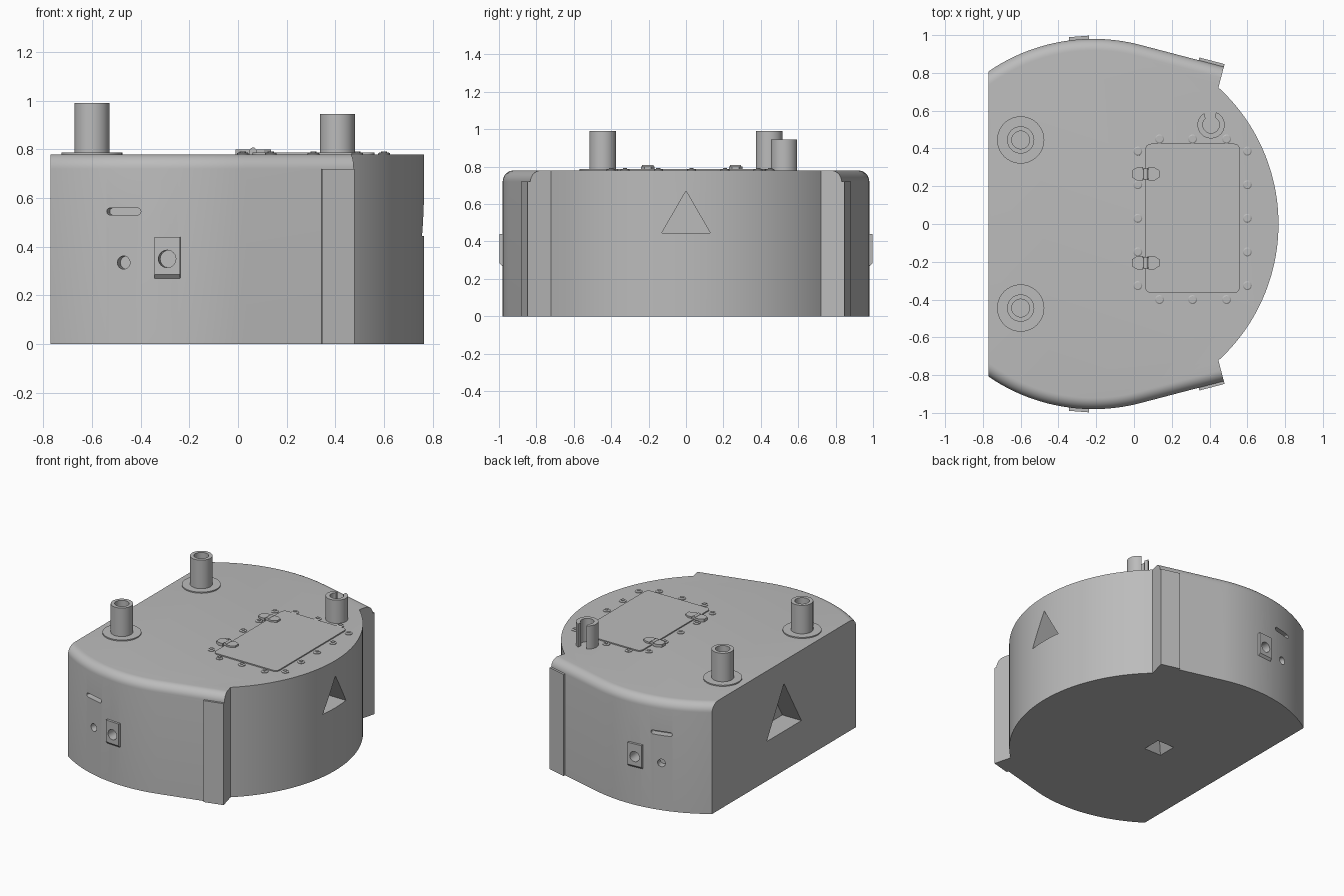
import bpy, bmesh
from math import pi, sin, cos, acos, atan2, sqrt, radians
from mathutils import Matrix, Vector

cube = bpy.data.objects.get("Cube")
if cube:
    bpy.data.objects.remove(cube, do_unlink=True)

grey = bpy.data.materials.new("plain grey")
grey.use_nodes = True
colour = (0.5, 0.5, 0.5, 1)
grey.diffuse_color = colour
grey.node_tree.nodes["Principled BSDF"].inputs["Base Color"].default_value = colour

R, CX, TOP, BACK = 0.98, -0.215, 0.78, -0.77
FLIP = Matrix.Diagonal((1, -1, 1, 1))
TILT = radians(75.3)                       # where the round side turns straight
N = Vector((cos(TILT), sin(TILT)))
T = Vector((sin(TILT), -cos(TILT)))
C = Vector((CX, 0))
L = 0.457                                  # length of the straight side


def finish(name, bm):
    bmesh.ops.remove_doubles(bm, verts=bm.verts, dist=1e-5)
    bmesh.ops.recalc_face_normals(bm, faces=bm.faces)
    mesh = bpy.data.meshes.new(name)
    bm.to_mesh(mesh)
    bm.free()
    mesh.materials.append(grey)
    ob = bpy.data.objects.new(name, mesh)
    bpy.context.collection.objects.link(ob)
    return ob


def shade(ob):
    bpy.ops.object.select_all(action='DESELECT')
    ob.select_set(True)
    bpy.context.view_layer.objects.active = ob
    bpy.ops.object.shade_smooth_by_angle(angle=radians(30))


def loft(bm, rings, caps=True):
    loops = [[bm.verts.new(p) for p in ring] for ring in rings]
    n = len(loops[0])
    for a, b in zip(loops, loops[1:]):
        for i in range(n):
            j = (i + 1) % n
            bm.faces.new((a[i], a[j], b[j], b[i]))
    if caps:
        bm.faces.new(loops[0][::-1])
        bm.faces.new(loops[-1])


def prism(bm, pts, z0, z1, m=Matrix(), taper=1.0):
    ends = ((z0, 1.0), (z1, taper))
    loft(bm, [[m @ Vector((x * s, y * s, z)) for x, y in pts] for z, s in ends])


def lathe(bm, profile, x, y, seg=32):
    loft(bm, [[(x + r * cos(2 * pi * i / seg), y + r * sin(2 * pi * i / seg), z)
               for i in range(seg)] for r, z in profile], caps=False)


def arc(r, a0, a1, n, x=0, y=0):
    return [(x + r * cos(a0 + (a1 - a0) * i / n), y + r * sin(a0 + (a1 - a0) * i / n))
            for i in range(n + 1)]


def circle(r, n=24):
    return arc(r, 0, 2 * pi, n)[:-1]


def rounded(w, h, r, n=6):
    pts = []
    for k, (sx, sy) in enumerate(((1, 1), (-1, 1), (-1, -1), (1, -1))):
        pts += arc(r, k * pi / 2, (k + 1) * pi / 2, n, sx * (w / 2 - r), sy * (h / 2 - r))
    return pts


def frame(origin, normal):
    # local y is up and local z points outward
    z = Vector(normal).normalized()
    y = Vector((0, 0, 1))
    m = Matrix((y.cross(z), y, z)).transposed().to_4x4()
    m.translation = origin
    return m


def side_frame(x, z):
    y = sqrt(R * R - (x - CX) ** 2)
    return frame((x, y, z), (x - CX, y, 0))


def outline(d):
    # side walls move in by d, back and front walls stay
    r = R - d
    side = arc(r, acos((BACK - CX) / r), TILT, 36, CX)
    end = C + N * r + T * L
    notch = C + N * sqrt(R * R - L * L) + T * L
    a = atan2(notch.y, notch.x - CX)
    side += [tuple(end)]
    front = arc(R, a, -a, 48, CX)
    return side + front + [(x, -y) for x, y in reversed(side)]


# Body with rounded upper side edges
FIL = 0.06
bm = bmesh.new()
levels = [(0, 0)] + [(FIL * (1 - cos(a)), TOP - FIL + FIL * sin(a))
                     for a in (i * pi / 16 for i in range(9))]
loft(bm, [[(x, y, z) for x, y in outline(d)] for d, z in levels])
body = finish("body", bm)

# Pockets and holes cut into the body
bm = bmesh.new()
tri = [(-0.5, 0), (0.5, 0), (0, 0.866)]
prism(bm, [(x * 0.26, y * 0.26) for x, y in tri], -0.16, 0.1, frame((CX + R, 0, 0.445), (1, 0, 0)))
prism(bm, [(x * 0.39, y * 0.39) for x, y in tri], -0.15, 0.1, frame((BACK, 0, 0.28), (-1, 0, 0)))
for m in (Matrix(), FLIP):
    prism(bm, rounded(0.145, 0.028, 0.0139), -0.05, 0.05, m @ side_frame(-0.47, 0.545))
    prism(bm, circle(0.027), -0.05, 0.05, m @ side_frame(-0.47, 0.335))
    prism(bm, circle(0.036), -0.08, 0.05, m @ side_frame(-0.29, 0.35))
square = [(-0.075, -0.075), (0.075, -0.075), (0.075, 0.075), (-0.075, 0.075)]
prism(bm, square, -0.01, 0.08, Matrix.Translation((CX, 0, 0)), 0.05)
cutter = finish("pocket_cutter", bm)
cutter.hide_render = True


def cut(ob, tool):
    mod = ob.modifiers.new("cut", 'BOOLEAN')
    mod.operation, mod.solver, mod.object = 'DIFFERENCE', 'EXACT', tool
    bpy.context.view_layer.objects.active = ob
    bpy.ops.object.modifier_apply(modifier=mod.name)


cut(body, cutter)
shade(body)

# Sensor plates with a bevelled lower edge, and corner strips
for side, m in (("left", FLIP), ("right", Matrix())):
    bm = bmesh.new()
    f = m @ side_frame(-0.29, 0.355)
    w = 0.053
    rings = [[(-w, -0.07), (w, -0.07), (w, 0.085), (-w, 0.085)],
             [(-w, -0.085), (w, -0.085), (w, 0.085), (-w, 0.085)],
             [(-w, -0.07), (w, -0.07), (w, 0.085), (-w, 0.085)]]
    loft(bm, [[f @ Vector((x, y, z)) for x, y in ring]
              for ring, z in zip(rings, (-0.015, 0.003, 0.016))])
    plate = finish("sensor_plate_" + side, bm)
    cut(plate, cutter)
    shade(plate)

    bm = bmesh.new()
    a, b = C + N * R + T * (L - 0.138), C + N * R + T * L
    pts = [a - N * 0.01, b - N * 0.01, b + N * 0.015, a + N * 0.015]
    prism(bm, pts, 0, 0.72, m)
    finish("corner_strip_" + side, bm)
bpy.data.objects.remove(cutter, do_unlink=True)

# Hollow posts with flanges
for name, y in (("left", -0.445), ("right", 0.445)):
    bm = bmesh.new()
    lathe(bm, [(0, 0.83), (0.047, 0.83), (0.047, 0.99), (0.072, 0.99), (0.072, 0.788),
               (0.125, 0.788), (0.125, 0.775), (0, 0.775)], -0.6, y, 40)
    shade(finish("post_" + name, bm))

# Slotted post
bm = bmesh.new()
gap, mid = 0.45, radians(95)
ring = arc(0.072, mid + gap, mid + 2 * pi - gap, 32) + arc(0.044, mid + 2 * pi - gap * 1.4, mid + gap * 1.4, 32)
prism(bm, ring, 0.775, 0.945, Matrix.Translation((0.408, 0.525, 0)))
shade(finish("slotted_post", bm))

# Hatch cover
bm = bmesh.new()
prism(bm, rounded(0.5, 0.79, 0.03), 0.775, 0.788, Matrix.Translation((0.31, 0.03, 0)))
shade(finish("hatch_cover", bm))

# Bolts around the hatch
spots = [(x, 0.03 + k * 0.178) for x in (0.02, 0.6) for k in range(-2, 3)]
spots += [(x, y) for y in (-0.4, 0.45) for x in (0.135, 0.31, 0.49)]
bm = bmesh.new()
for x, y in spots:
    lathe(bm, [(0, 0.775), (0.024, 0.775), (0.024, 0.784), (0.018, 0.788), (0, 0.788)], x, y, 16)
    lathe(bm, [(0, 0.785), (0.013, 0.785), (0.013, 0.792), (0, 0.792)], x, y, 6)
shade(finish("hatch_bolts", bm))

# Hinges with a raised centre knuckle
bm = bmesh.new()
half = [(0.073, 0.018), (0.045, 0.036), (0.014, 0.036), (0.014, 0.024)]
leaf = half + [(-x, y) for x, y in reversed(half)]
leaf += [(-x, -y) for x, y in leaf]
for y in (0.265, -0.205):
    prism(bm, leaf, 0.775, 0.8, Matrix.Translation((0.062, y, 0)))
    pin = Matrix.Translation((0.062, y, 0.795)) @ Matrix.Rotation(pi / 2, 4, 'X')
    prism(bm, circle(0.013, 16), -0.03, 0.03, pin)
shade(finish("hatch_hinges", bm))
